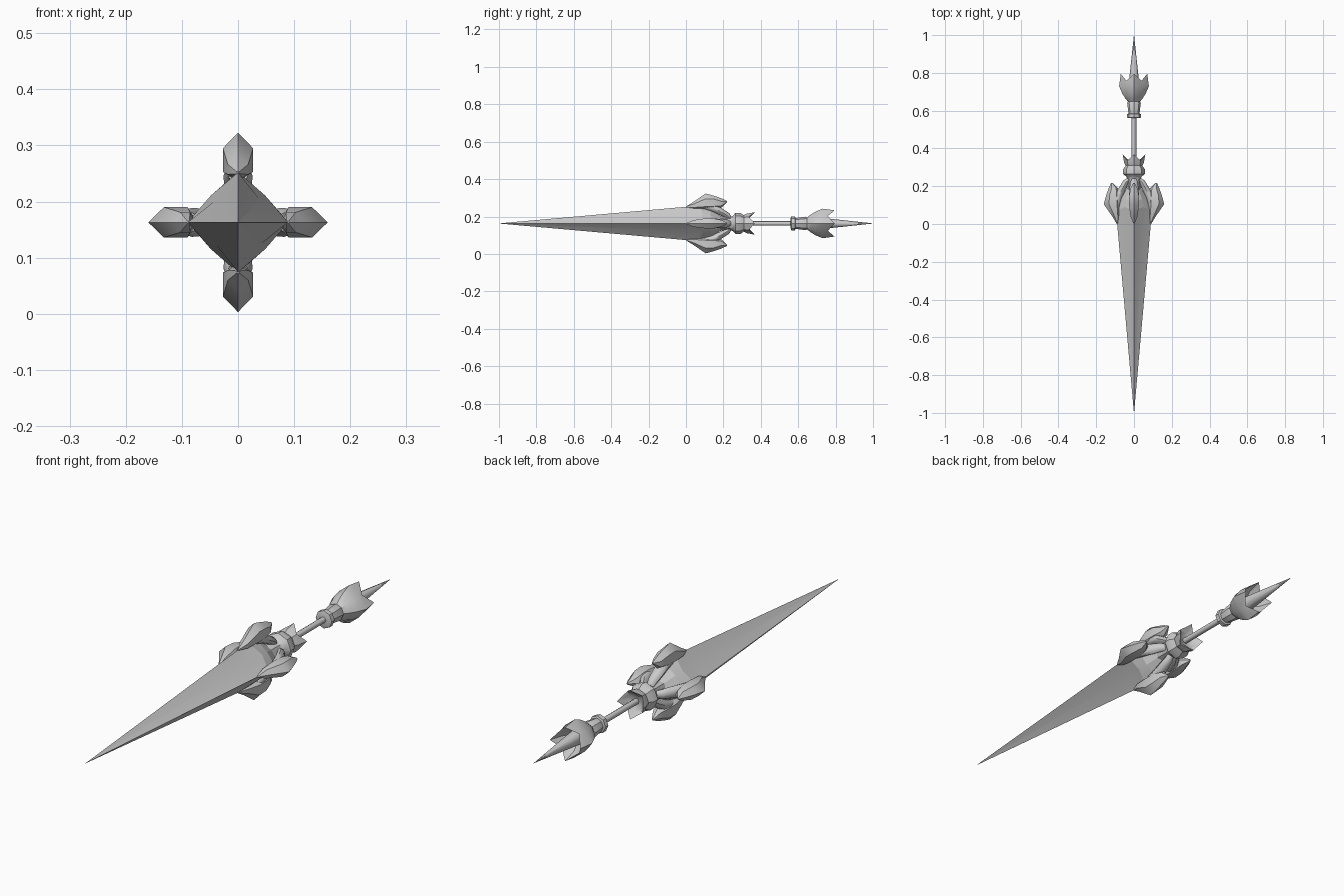
import bpy, bmesh, math
from mathutils import Matrix, Vector

if "Cube" in bpy.data.objects:
    bpy.data.objects.remove(bpy.data.objects["Cube"])

ZC = 0.163  # height of the weapon axis
metal = bpy.data.materials.new("grey metal")
metal.diffuse_color = (0.6, 0.6, 0.6, 1)
metal.use_nodes = True
metal.node_tree.nodes["Principled BSDF"].inputs["Base Color"].default_value = metal.diffuse_color


def finish(name, bm, angle=35):
    bmesh.ops.remove_doubles(bm, verts=bm.verts, dist=1e-5)
    bmesh.ops.recalc_face_normals(bm, faces=bm.faces)
    me = bpy.data.meshes.new(name)
    bm.to_mesh(me)
    bm.free()
    me.materials.append(metal)
    ob = bpy.data.objects.new(name, me)
    bpy.context.collection.objects.link(ob)
    ob.location.z = ZC
    bpy.ops.object.select_all(action='DESELECT')
    ob.select_set(True)
    bpy.context.view_layer.objects.active = ob
    bpy.ops.object.shade_smooth_by_angle(angle=math.radians(angle))
    return ob


def loft(bm, rings, cap=True):
    rows = [[bm.verts.new(p) for p in r] for r in rings]
    n = len(rows[0])
    for a, b in zip(rows, rows[1:]):
        for i in range(n):
            j = (i + 1) % n
            bm.faces.new((a[i], a[j], b[j], b[i]))
    if cap:
        bm.faces.new(rows[0])
        bm.faces.new(rows[-1])


def ring(y, r_even, r_odd=None, y_odd=None, n=8):
    r_odd = r_even if r_odd is None else r_odd
    y_odd = y if y_odd is None else y_odd
    out = []
    for i in range(n):
        r, yy = (r_odd, y_odd) if i % 2 else (r_even, y)
        a = 2 * math.pi * i / n
        out.append((r * math.cos(a), yy, r * math.sin(a)))
    return out


def turned(name, rings, angle=35, cap=True):
    bm = bmesh.new()
    loft(bm, [ring(*r) for r in rings], cap)
    return finish(name, bm, angle)


# Four-edged blade with a flared root
turned("blade", [(-1, 0.0004), (0.0, 0.089, 0.056), (0.07, 0.09, 0.068, 0.09),
                 (0.13, 0.075, 0.06), (0.2, 0.03, 0.028)], 15)

# Hub and rounded collar behind the blade
turned("hub", [(0.14, 0.03), (0.2, 0.04), (0.235, 0.035), (0.25, 0.04),
               (0.265, 0.057), (0.29, 0.057), (0.312, 0.042), (0.32, 0.04)])

# Collar crown with four points, hollow inside
turned("collar_crown", [(0.305, 0.042), (0.325, 0.052, 0.05),
                        (0.368, 0.06, 0.05, 0.335), (0.335, 0.035, 0.035), (0.325, 0.01)])

# Shaft and rear socket
turned("shaft", [(0.3, 0.012), (0.6, 0.012)], 50)
turned("socket", [(0.56, 0.028), (0.563, 0.037), (0.582, 0.037), (0.585, 0.029),
                  (0.64, 0.036), (0.655, 0.028), (0.66, 0.025)])

# Rear crown with four points, hollow inside
turned("rear_crown", [(0.645, 0.03), (0.665, 0.046), (0.69, 0.062, 0.056),
                      (0.73, 0.079, 0.062), (0.795, 0.07, 0.056, 0.758),
                      (0.735, 0.05, 0.045), (0.71, 0.02)])

# Rear spike
turned("rear_spike", [(0.71, 0.031), (0.78, 0.024), (1.0, 0.0004)], 50)


# Claws: ridged hexagonal sections along y
# (y, ridge radius, shoulder radius, base radius, half width)
CLAW = [(0.0, 0.091, 0.09, 0.085, 0.002),
        (0.04, 0.115, 0.103, 0.078, 0.018),
        (0.105, 0.16, 0.132, 0.072, 0.027),
        (0.15, 0.148, 0.13, 0.075, 0.026),
        (0.19, 0.134, 0.118, 0.085, 0.018),
        (0.218, 0.121, 0.118, 0.113, 0.004)]
# Arms curving from claw back to hub: (y, radius, half width, half thickness)
ARM = [(0.11, 0.095, 0.022, 0.024), (0.15, 0.082, 0.026, 0.022),
       (0.19, 0.06, 0.024, 0.018), (0.222, 0.042, 0.02, 0.016),
       (0.235, 0.025, 0.014, 0.012)]

for k, side in enumerate(("top", "right", "bottom", "left")):
    rot = Matrix.Rotation(math.pi / 2 * k, 4, 'Y')
    bm = bmesh.new()
    loft(bm, [[(0, y, t), (w, y, s), (w, y, b + 0.3 * (s - b)), (0, y, b),
               (-w, y, b + 0.3 * (s - b)), (-w, y, s)] for y, t, s, b, w in CLAW])
    bm.transform(rot)
    finish("claw_" + side, bm, 40)

    bm = bmesh.new()
    rings = []
    for i, (y, r, w, h) in enumerate(ARM):
        a, b = ARM[max(i - 1, 0)], ARM[min(i + 1, len(ARM) - 1)]
        d = Vector((0, b[0] - a[0], b[1] - a[1])).normalized()
        nrm = Vector((0, -d.z, d.y))
        rings.append([Vector((w * math.cos(q * math.pi / 4), y, r))
                      + nrm * h * math.sin(q * math.pi / 4) for q in range(8)])
    loft(bm, rings)
    bm.transform(rot)
    finish("arm_" + side, bm, 50)
